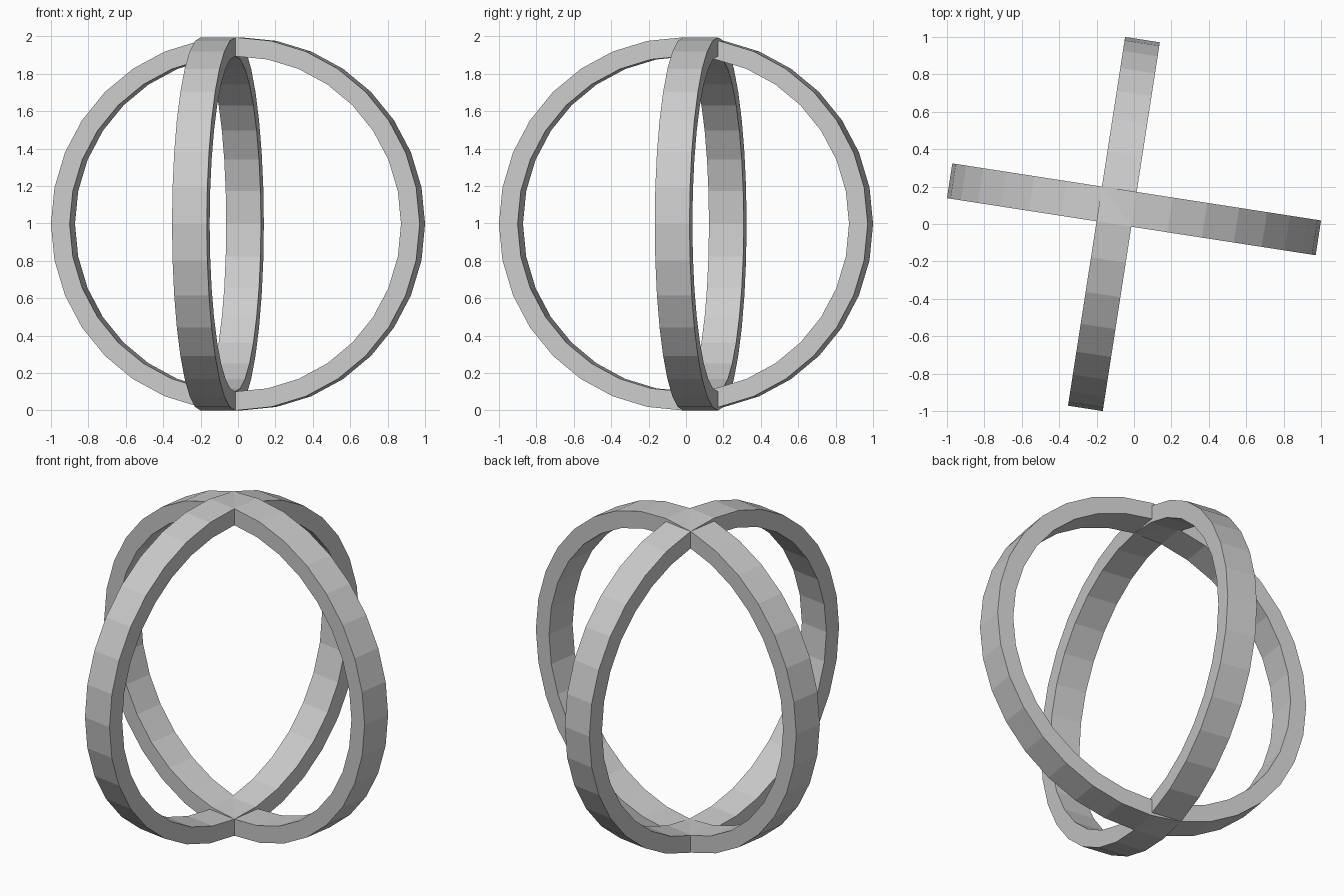
import bpy, bmesh, math
from mathutils import Matrix

if "Cube" in bpy.data.objects:
    bpy.data.objects.remove(bpy.data.objects["Cube"])

SIDES = 32
R_OUT, R_IN = 0.9975, 0.8965
HALF_W = 0.094
TURN = math.radians(-8.8)


def make_ring(name, centre, angle):
    """Upright flat-band ring whose plane runs along the given heading."""
    bm = bmesh.new()
    section = [(R_OUT, -HALF_W), (R_OUT, HALF_W), (R_IN, HALF_W), (R_IN, -HALF_W)]
    loops = []
    for i in range(SIDES):
        a = 2 * math.pi * i / SIDES
        loops.append([bm.verts.new((r * math.cos(a), y, r * math.sin(a)))
                      for r, y in section])
    for i in range(SIDES):
        p, q = loops[i], loops[(i + 1) % SIDES]
        for k in range(4):
            n = (k + 1) % 4
            bm.faces.new((p[k], p[n], q[n], q[k]))
    bmesh.ops.recalc_face_normals(bm, faces=bm.faces)
    bm.transform(Matrix.Translation(centre) @ Matrix.Rotation(angle, 4, 'Z'))
    mesh = bpy.data.meshes.new(name)
    bm.to_mesh(mesh)
    bm.free()
    obj = bpy.data.objects.new(name, mesh)
    bpy.context.collection.objects.link(obj)
    return obj


# Two crossing rings, each pushed half a band width off the shared axis
make_ring("cross_ring", (0, 0.0785, R_OUT), TURN)
make_ring("depth_ring", (-0.1073, 0, R_OUT), TURN + math.pi / 2)
